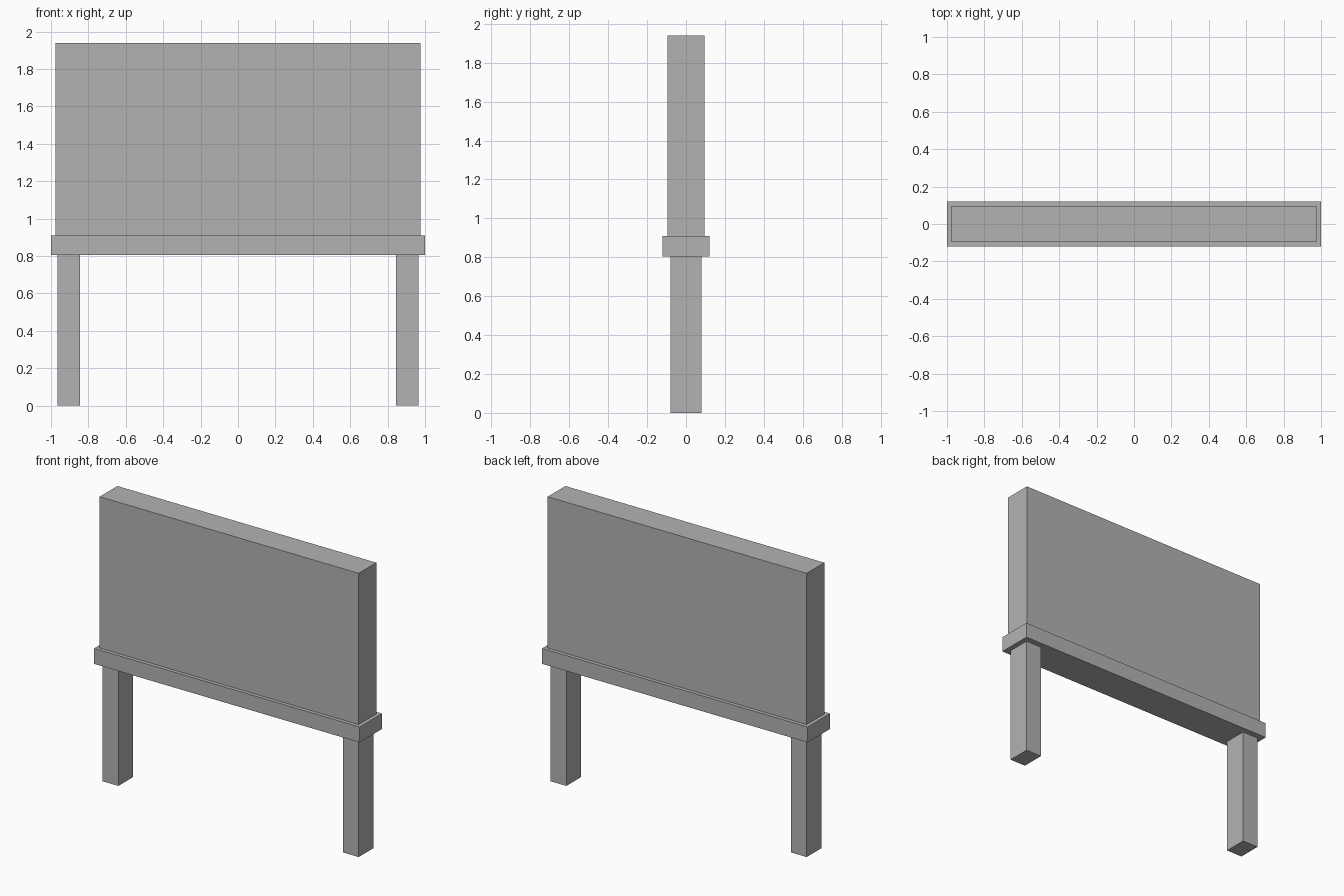
import bpy

cube = bpy.data.objects.get("Cube")
if cube:
    bpy.data.objects.remove(cube, do_unlink=True)

# Single plain grey
grey = bpy.data.materials.new("plain_grey")
grey.use_nodes = True
colour = (0.45, 0.45, 0.45, 1)
grey.diffuse_color = colour
grey.node_tree.nodes["Principled BSDF"].inputs["Base Color"].default_value = colour


def box(name, x, width, depth, bottom, top):
    """Box centred on y = 0, spanning bottom to top."""
    bpy.ops.mesh.primitive_cube_add(size=1, location=(x, 0, (bottom + top) / 2))
    obj = bpy.context.object
    obj.name = name
    obj.scale = (width, depth, top - bottom)
    bpy.ops.object.transform_apply(location=False, rotation=False, scale=True)
    obj.data.materials.append(grey)
    return obj


LEG_TOP = 0.805
RAIL_TOP = 0.91

# Upright board on a wider rail
box("board", 0, 1.95, 0.19, RAIL_TOP, 1.94)
box("rail", 0, 2.0, 0.24, LEG_TOP, RAIL_TOP)

# Pair of square posts
for side, name in ((1, "left_leg"), (-1, "right_leg")):
    box(name, side * 0.905, 0.12, 0.16, 0, LEG_TOP)
